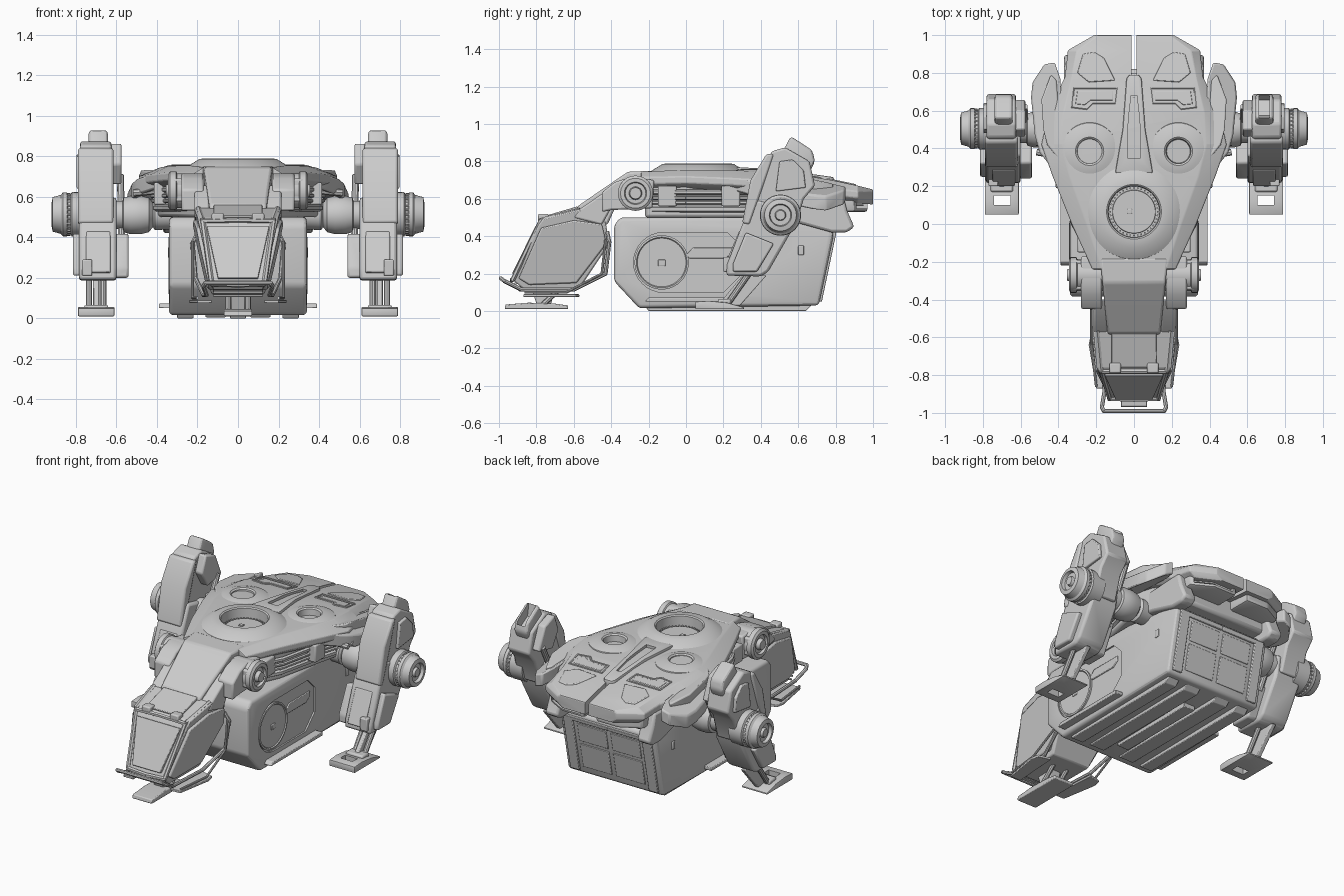
import bpy, bmesh, math
from mathutils import Vector, Matrix


def finish(bm, name, mirror=False, bevel=0.0, seg=2):
    bmesh.ops.remove_doubles(bm, verts=bm.verts[:], dist=1e-5)
    if mirror:
        r = bmesh.ops.duplicate(bm, geom=bm.verts[:] + bm.edges[:] + bm.faces[:])
        for v in r["geom"]:
            if isinstance(v, bmesh.types.BMVert):
                v.co.x = -v.co.x
    bmesh.ops.recalc_face_normals(bm, faces=bm.faces[:])
    for f in bm.faces:
        f.smooth = True
    for e in bm.edges:
        e.smooth = e.calc_face_angle(3.0) < math.radians(30)
    me = bpy.data.meshes.new(name)
    bm.to_mesh(me)
    bm.free()
    ob = bpy.data.objects.new(name, me)
    bpy.context.collection.objects.link(ob)
    if bevel:
        m = ob.modifiers.new("bevel", "BEVEL")
        m.width, m.segments, m.limit_method = bevel, seg, "ANGLE"
        m.angle_limit = math.radians(25)
    return ob


def loft(name, sections, **kw):
    bm = bmesh.new()
    rings = [[bm.verts.new(p) for p in s] for s in sections]
    n = len(rings[0])
    for a, b in zip(rings, rings[1:]):
        for i in range(n):
            bm.faces.new((a[i], a[(i + 1) % n], b[(i + 1) % n], b[i]))
    bm.faces.new(rings[0])
    bm.faces.new(rings[-1])
    return finish(bm, name, **kw)


def prism(name, axis, pts, lo, hi, **kw):
    """Extrude an outline along an axis; lo and hi may vary over the outline."""
    place = {"x": lambda a, b, c: (c, a, b), "y": lambda a, b, c: (a, c, b), "z": lambda a, b, c: (a, b, c)}[axis]
    val = lambda f, p: f(*p) if callable(f) else f
    return loft(name, [[place(*p, val(f, p)) for p in pts] for f in (lo, hi)], **kw)


def box(name, a, b, **kw):
    return prism(name, "z", [(a[0], a[1]), (b[0], a[1]), (b[0], b[1]), (a[0], b[1])], a[2], b[2], **kw)


def lathe(name, prof, center, axis=(0, 0, 1), seg=40, squash=1.0, **kw):
    bm = bmesh.new()
    q = Vector((0, 0, 1)).rotation_difference(Vector(axis)).to_matrix()
    rings = []
    for r, h in prof:
        pts = [q @ Vector((r * math.cos(t), r * math.sin(t), h)) for t in [2 * math.pi * i / seg for i in range(seg)]]
        rings.append([bm.verts.new(Vector(center) + Vector((p.x * squash, p.y, p.z))) for p in pts])
    for a, b in zip(rings, rings[1:]):
        for i in range(seg):
            j = (i + 1) % seg
            bm.faces.new((a[i], a[j], b[j], b[i]))
    return finish(bm, name, **kw)


def tubes(name, paths, r, seg=8, **kw):
    bm = bmesh.new()
    for path in paths:
        for p, q in zip(path, path[1:]):
            p, q = Vector(p), Vector(q)
            d = q - p
            m = Matrix.Translation((p + q) / 2) @ d.to_track_quat("Z", "Y").to_matrix().to_4x4()
            bmesh.ops.create_cone(bm, cap_ends=True, segments=seg, radius1=r, radius2=r, depth=d.length + r * .6, matrix=m)
    return finish(bm, name, **kw)


def cut(ob, *cutters, angle=25):
    for c in cutters:
        m = ob.modifiers.new("cut", "BOOLEAN")
        m.operation, m.solver, m.object = "DIFFERENCE", "EXACT", c
    bpy.context.view_layer.objects.active = ob
    for m in list(ob.modifiers):
        bpy.ops.object.modifier_apply(modifier=m.name)
    for c in cutters:
        bpy.data.objects.remove(c)
    ob.data.set_sharp_from_angle(angle=math.radians(angle))


def both(pts):
    return pts + [(-x, y) for x, y in reversed(pts)]


M = dict(mirror=True)
# Cargo container with recessed side panels
pod = prism("container", "x", [(-.385, .46), (-.35, .5), (.35, .5), (.78, .45), (.79, .41), (.71, .03), (-.25, .015), (-.385, .16)],
            -.34, .34, bevel=.04, seg=3)
capsule = [(-.12 + .16 * math.cos(t), .26 + .16 * math.sin(t)) for t in [math.pi * (.5 + i / 16) for i in range(17)]]
cut(pod, prism("c1", "x", capsule + [(.2, .1), (.29, .19), (.29, .35), (.22, .42)], .33, .4, **M))
lathe("side_hatch", [(0, -.03), (.145, -.03), (.145, .008), (.135, .01), (.13, .004), (0, .004)], (.333, -.13, .26), (1, 0, 0), **M)
box("hatch_latch", (.33, -.15, .24), (.343, -.11, .275), bevel=.004, **M)
prism("side_slot_plate", "x", [(.0, .3), (.04, .34), (.25, .34), (.25, .31), (.21, .28), (.02, .28)], .32, .337, bevel=.004, **M)
box("side_socket", (.33, .6, .3), (.346, .63, .35), bevel=.004, **M)
prism("step_board", "x", [(-.22, .05), (-.2, .072), (.3, .072), (.3, .05)], .31, .39, bevel=.004, **M)
for x0, x1, h in ((.22, .3, .0), (.06, .16, .005)):
    prism("belly_rail", "x", [(-.22, .03), (-.2, h), (.64, h), (.68, .04)], x0, x1, bevel=.004, **M)
# Rear doors
door = lambda z: .79 - (.41 - z) * .21
for nm, x0, x1, z0, z1, t in (("door_post", .245, .31, .05, .42, .012), ("door_leaf", .015, .22, .08, .24, .006),
                              ("door_leaf_top", .015, .22, .26, .38, .006), ("door_lintel", 0, .26, .395, .42, .012)):
    prism(nm, "x", [(door(z0) - .02, z0), (door(z0) + t, z0), (door(z1) + t, z1), (door(z1) - .02, z1)], x0, x1, bevel=.004, **M)

# Upper hull shell: y, top half width, top z, shoulder half width, shoulder z
ST = [(-.24, .17, .745, .22, .715), (0, .25, .755, .33, .72), (.25, .34, .753, .43, .71), (.42, .385, .745, .49, .70),
      (.6, .37, .73, .45, .69), (.78, .33, .7, .365, .655), (.92, .3, .67, .35, .64), (1.0, .19, .65, .21, .635)]


def ztop(y):
    for a, b in zip(ST, ST[1:]):
        if y <= b[0]:
            return a[2] + (b[2] - a[2]) * (y - a[0]) / (b[0] - a[0])
    return ST[-1][2]


hull = loft("hull_shell", [[(x, y, z) for x, z in both([(wt, zt), (ws, zs), (ws, zs - .035), (ws - .04, zs - .065)])]
                           for y, wt, zt, ws, zs in ST], bevel=.006)
cut(hull, box("c1", (-.012, .77, .5), (.012, 1.1, .9)),
    lathe("c2", [(0, -.055), (.15, -.055), (.15, .2), (0, .2)], (0, .065, .75)),
    lathe("c3", [(0, -.045), (.07, -.045), (.07, .2), (0, .2)], (.235, .385, .747), **M), angle=12)
# Rear deck panels: raised frame with a hatch inside
tubes("rear_panel_frame", [[(x, y, ztop(y)) for x, y in ((.09, .72), (.32, .72), (.33, .62), (.25, .61), (.22, .64), (.1, .64), (.09, .72))]],
      .006, 6, **M)
prism("rear_panel_insert", "z", [(.11, .705), (.3, .705), (.31, .635), (.26, .63), (.23, .655), (.11, .655)],
      lambda x, y: ztop(y) - .03, lambda x, y: ztop(y) + .003, bevel=.003, **M)
prism("rear_deck_plate", "z", [(.1, .76), (.16, .88), (.21, .91), (.27, .9), (.3, .8), (.24, .75)],
      lambda x, y: ztop(y) - .02, lambda x, y: ztop(y) + .006, bevel=.005, **M)

# Deck rings
lathe("main_ring", [(0, -.06), (.145, -.06), (.145, -.01), (.255, -.01), (.25, 0), (.19, .037), (.145, .04), (.137, .034),
                    (.134, -.03), (.115, -.03), (.113, -.02), (0, -.02)], (0, .065, .75), seg=64)
tubes("ring_bolts", [[(.125 * math.cos(t), .065 + .125 * math.sin(t), .715), (.125 * math.cos(t), .065 + .125 * math.sin(t), .728)]
                     for t in [i * math.pi / 20 for i in range(40)]], .005, 6)
box("ring_lock", (-.035, .055, .72), (-.01, .08, .737), bevel=.003)
lathe("small_ring", [(0, -.05), (.065, -.05), (.065, -.015), (.155, -.015), (.15, -.004), (.105, .012), (.075, .015), (.066, .008),
                     (.062, -.03), (0, -.03)], (.235, .385, .745), **M)

# Tapered spine with slot
spine = prism("spine", "z", both([(.1, .27), (.06, .5), (.04, .77), (.025, .79)]), .66, lambda x, y: ztop(y) + .018, bevel=.008)
cut(spine, prism("c1", "z", both([(.035, .35), (.03, .55), (.015, .68)]), lambda x, y: ztop(y) - .03, .9))
tubes("spine_pipes", [[(x, .35, .735), (x * .5, .67, .71)] for x in (-.02, 0, .02)], .009)

# Lower hull and side rails
prism("lower_hull", "z", both([(.2, -.22), (.3, 0), (.36, .27), (.4, .45), (.36, .62), (.3, .8)]), .5, .68, bevel=.015)
for z, o, r in ((.545, .0, .018), (.58, .02, .01), (.605, .025, .01), (.635, .02, .014)):
    tubes("side_rail", [[(.2 + o, -.19, z), (.3 + o, 0, z), (.36 + o, .27, z), (.4 + o, .4, z)]], r, 6, **M)
for y in (-.1, .24):
    x = .24 + (y + .1) * .34
    box("rail_clamp", (x, y - .05, .56), (x + .06, y + .05, .67), bevel=.008, **M)

# Shoulder fins, dropping at the outer edge
fin_z = lambda x, y: .735 - max(0, x - .45) * .9 - max(0, y - .55) * .22
prism("shoulder_fin", "z", [(.36, .2), (.5, .38), (.525, .47), (.545, .67), (.537, .75), (.475, .845), (.42, .855), (.39, .77)],
      lambda x, y: fin_z(x, y) - .08, fin_z, bevel=.01, **M)
prism("fin_top_plate", "z", [(.38, .32), (.46, .42), (.48, .5), (.49, .66), (.44, .79), (.41, .76)],
      lambda x, y: fin_z(x, y) - .04, lambda x, y: .733 - max(0, y - .55) * .22, bevel=.008, **M)
for y in (.36, .41, .46):
    tubes("fin_vent", [[(.4, y, .63), (.51, y + .02, .62)]], .018, 8, **M)
# Rear collar and exhausts
prism("rear_collar", "x", [(.42, .6), (.42, .5), (.6, .47), (.78, .42), (.86, .42), (.9, .45), (.86, .54), (.84, .62)], .28, .37, bevel=.015, **M)
box("collar_bridge", (-.3, .5, .47), (.3, .82, .6), bevel=.02)
ex = prism("exhaust_box", "z", [(.04, .72), (.33, .72), (.33, .9), (.2, .97), (.04, .97)], .53, .625, bevel=.015, **M)
cut(ex, prism("c1", "z", [(.065, .86), (.31, .86), (.31, 1.1), (.065, 1.1)], .548, .607, **M))
for z in (.567, .588):
    prism("exhaust_louvre", "z", [(.06, .85), (.315, .85), (.315, .885), (.2, .95), (.06, .95)], z - .004, z + .004, **M)

# Neck plate and joint arms
prism("neck", "x", [(-.18, .75), (-.31, .745), (-.45, .65), (-.58, .56), (-.6, .47), (-.42, .46), (-.38, .55), (-.18, .55)],
      lambda y, z: -.18 - (y + .18) * .1, lambda y, z: .18 + (y + .18) * .1, bevel=.012)
prism("neck_arm", "x", [(-.17, .70), (-.3, .715), (-.38, .69), (-.45, .635), (-.45, .53), (-.4, .54), (-.18, .55)],
      .17, .28, bevel=.01, **M)
prism("lower_arm", "x", [(-.4, .66), (-.57, .545), (-.6, .5), (-.45, .46), (-.4, .55)], .14, .215, bevel=.01, **M)
lathe("neck_joint", [(0, -.12), (.085, -.12), (.085, .015), (.094, .02), (.094, .05), (.08, .06), (.06, .06), (.055, .045), (.035, .045),
                     (.03, .07), (0, .07)], (.285, -.27, .63), (1, 0, 0), **M)
box("joint_block", (.24, -.35, .575), (.325, -.19, .69), bevel=.01, **M)

# Front cabin, narrowing downward
hw = lambda y, z: .115 + (z - .1) * .2 + (y + .9) * .04
prism("cabin", "x", [(-.925, .165), (-.79, .46), (-.765, .495), (-.57, .545), (-.43, .48), (-.41, .36), (-.57, .12), (-.86, .11)],
      lambda y, z: -hw(y, z), hw, bevel=.008)
prism("cabin_side_panel", "x", [(-.895, .175), (-.775, .445), (-.6, .485), (-.45, .465), (-.425, .36), (-.585, .15), (-.84, .14)],
      lambda y, z: hw(y, z) - .01, lambda y, z: hw(y, z) + .018, bevel=.008, **M)
tubes("windscreen_frame", [[(.195, -.57, .54), (.175, -.775, .485), (.13, -.925, .17), (0, -.93, .165)], [(.175, -.78, .48), (0, -.78, .485)]],
      .013, 6, **M)
prism("windscreen", "x", [(-.93, .2), (-.805, .455), (-.78, .44), (-.9, .19)], lambda y, z: -hw(y, z) + .035,
      lambda y, z: hw(y, z) - .035, bevel=.004)
prism("hood_plate", "x", [(-.76, .507), (-.58, .56), (-.58, .53), (-.75, .48)], -.12, .12, bevel=.004)
box("cabin_light", (.07, -.79, .475), (.13, -.735, .52), bevel=.008, **M)
tubes("cabin_grille", [[(-.12, -.925 + i * .012, .165 - i * .018), (.12, -.925 + i * .012, .165 - i * .018)] for i in range(4)], .007, 6)

# Bumper, guard rails and side steps
tubes("bumper", [[(0, -.99, .175), (.16, -.99, .175), (.17, -.97, .16), (.155, -.88, .115), (.17, -.6, .115), (.21, -.43, .2), (.225, -.41, .37),
                  (.2, -.42, .42)]], .011, **M)
prism("cabin_step", "z", [(.13, -.87), (.2, -.87), (.24, -.64), (.23, -.59), (.15, -.57)], .075, .09, bevel=.003, **M)
tubes("side_guard", [[(.2, -.86, .1), (.225, -.64, .1), (.225, -.45, .2), (.225, -.43, .38)]], .007, **M)

# Front foot
prism("front_foot", "x", [(-.97, .01), (-.965, .035), (-.84, .045), (-.7, .04), (-.63, .03), (-.63, .01)], -.07, .07, bevel=.005)
prism("front_strut", "x", [(-.83, .13), (-.7, .13), (-.72, .04), (-.8, .04)], -.035, .035, bevel=.006)
tubes("front_pistons", [[(.05, -.66, .13), (.05, -.76, .04)]], .014, **M)

# Rear legs
prism("upper_leg", "x", [(.46, .855), (.53, .875), (.66, .80), (.69, .67), (.63, .6), (.58, .44), (.36, .55), (.37, .70)], .625, .78, bevel=.012, **M)
prism("leg_front_plate", "x", [(.43, .84), (.47, .84), (.41, .66), (.34, .46), (.3, .47), (.345, .7)], .615, .79, bevel=.012, **M)
prism("leg_bracket", "x", [(.5, .865), (.6, .83), (.66, .69), (.52, .66), (.46, .76)], .575, .63, bevel=.01, **M)
prism("leg_outer_plate", "x", [(.5, .8), (.57, .81), (.63, .75), (.64, .66), (.48, .64)], .77, .797, bevel=.006, **M)
# Open exhaust cup on top of each leg, with a channel down the back
cup = prism("leg_exhaust", "x", [(.5, .82), (.56, .935), (.675, .86), (.69, .8), (.65, .72), (.52, .76)], .642, .738, bevel=.018, seg=3, **M)
cut(cup, prism("c1", "x", [(.555, .96), (.7, .87), (.65, .79), (.575, .845)], .662, .718, **M))
prism("lower_leg", "x", [(.36, .60), (.30, .46), (.22, .25), (.215, .19), (.40, .185), (.44, .21), (.56, .42), (.58, .55)], .60, .785, bevel=.015, **M)
prism("leg_inner_pod", "x", [(.32, .42), (.24, .25), (.24, .2), (.38, .2), (.47, .38)], .54, .62, bevel=.012, **M)
prism("leg_outer_pod", "x", [(.32, .42), (.25, .25), (.25, .21), (.38, .21), (.47, .36)], .77, .815, bevel=.01, **M)
box("leg_badge_plate", (.72, .2, .21), (.77, .26, .29), bevel=.006, **M)
prism("calf_shell", "x", [(.31, .42), (.22, .22), (.2, .23), (.285, .43)], .63, .75, bevel=.006, **M)
lathe("leg_hub", [(0, -.06), (.108, -.06), (.11, .03), (.1, .036), (.1, .05), (.108, .055), (.108, .075), (.096, .085), (.085, .125), (.06, .13),
                  (.055, .11), (.03, .11), (.025, .125), (0, .125)], (.79, .505, .513), (1, 0, 0), **M)
tubes("hub_ribs", [[(.83, .505 + .1 * math.cos(t), .513 + .1 * math.sin(t)), (.865, .505 + .1 * math.cos(t), .513 + .1 * math.sin(t))]
                   for t in [i * math.pi / 14 for i in range(28)]], .006, 6, **M)
lathe("shoulder_joint", [(0, 0), (.07, 0), (.075, .08), (.06, .09), (.085, .11), (.095, .15), (.095, .2), (.085, .235), (.07, .24), (.07, .3), (0, .3)],
      (.33, .5, .51), (1, 0, 0), **M)
tubes("leg_pistons", [[(.58, .62, .7), (.575, .45, .36)]], .018, 10, **M)
# Rear feet
tubes("ankle_struts", [[(x, .35, .22), (x, .22, .035)] for x in (.665, .735)], .016, 10, **M)
prism("ankle_blade", "x", [(.17, .03), (.29, .03), (.43, .19), (.31, .2)], .685, .715, bevel=.005, **M)
foot = prism("rear_foot", "x", [(.05, .01), (.05, .05), (.12, .055), (.22, .045), (.31, .02), (.31, .01)], .61, .79, bevel=.005, **M)
cut(foot, box("c1", (.655, .1, -.1), (.74, .15, .1), **M))
box("ankle_pin", (.64, .17, .03), (.76, .24, .065), bevel=.01, **M)

# Ground contact skid under the container
box("ground_skid", (-.04, -.1, 0), (.04, .5, .03), bevel=.004)
